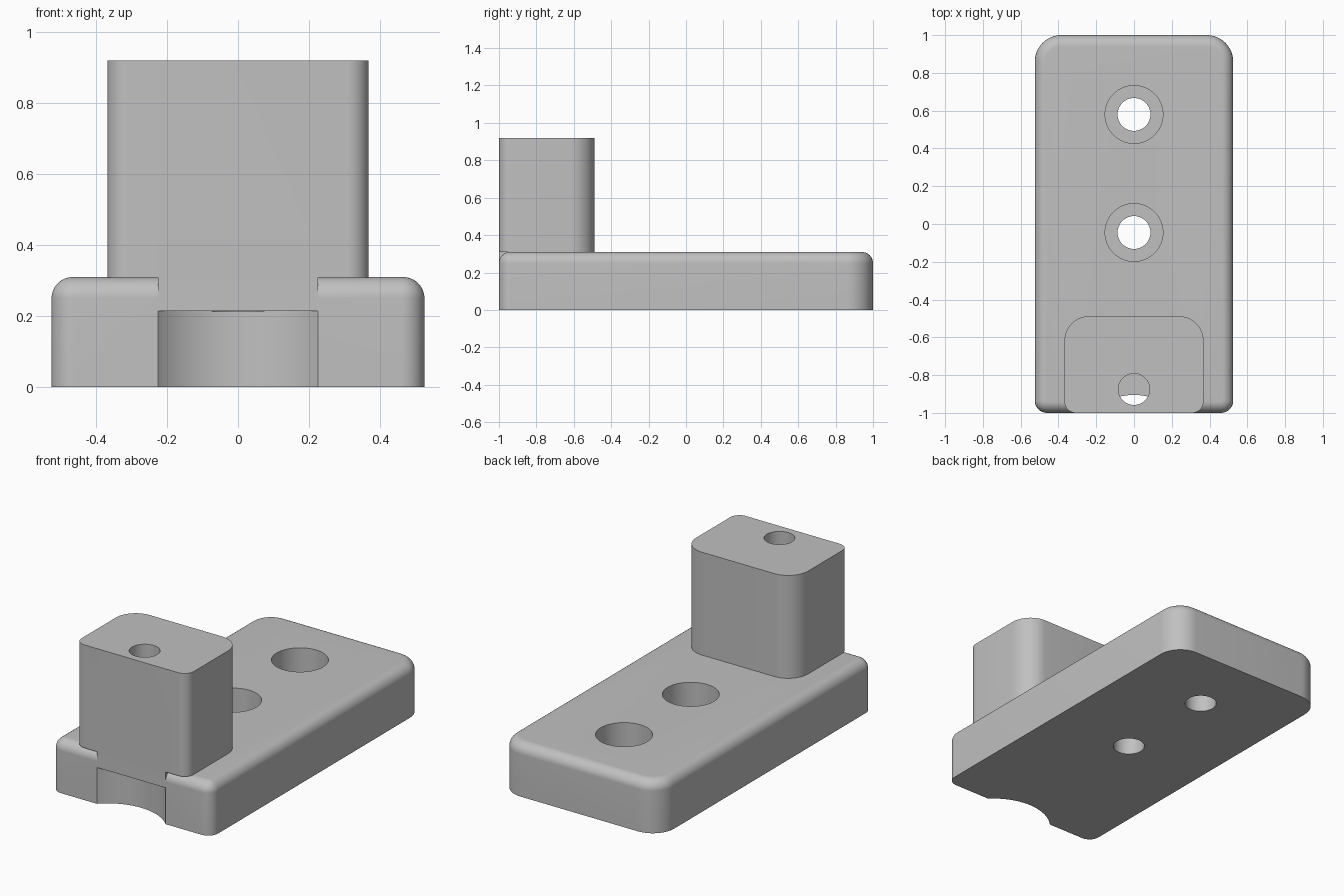
import bpy, bmesh
from math import sin, cos, pi, radians

cube = bpy.data.objects.get("Cube")
if cube:
    bpy.data.objects.remove(cube, do_unlink=True)

grey = bpy.data.materials.new("plain grey")
grey.use_nodes = True
GREY = (0.53, 0.53, 0.53, 1)
grey.diffuse_color = GREY
grey.node_tree.nodes["Principled BSDF"].inputs["Base Color"].default_value = GREY

STEPS = 12  # segments per rounded corner


def outline(half_x, y0, y1, r_front, r_back, inset=0):
    """Rounded rectangle with separate front and back corner radii."""
    points = []
    for i, (sx, y, sy, r) in enumerate([(1, y1, 1, r_back), (-1, y1, 1, r_back),
                                        (-1, y0, -1, r_front), (1, y0, -1, r_front)]):
        cx, cy = sx * (half_x - r), y - sy * r
        for k in range(STEPS + 1):
            a = (i + k / STEPS) * pi / 2
            points.append((cx + (r - inset) * cos(a), cy + (r - inset) * sin(a)))
    return points


def circle(x, y, r, n=64):
    return [(x + r * cos(2 * pi * k / n), y + r * sin(2 * pi * k / n)) for k in range(n)]


def loft(name, rings):
    """Solid through stacked outlines, given as (outline, height) pairs."""
    bm = bmesh.new()
    loops = [[bm.verts.new((x, y, z)) for x, y in pts] for pts, z in rings]
    for a, b in zip(loops, loops[1:]):
        for i in range(len(a)):
            j = (i + 1) % len(a)
            bm.faces.new((a[i], a[j], b[j], b[i]))
    bm.faces.new(loops[0][::-1])
    bm.faces.new(loops[-1])
    mesh = bpy.data.meshes.new(name)
    bm.to_mesh(mesh)
    bm.free()
    obj = bpy.data.objects.new(name, mesh)
    bpy.context.collection.objects.link(obj)
    mesh.materials.append(grey)
    return obj


def prism(name, pts, z0, z1):
    return loft(name, [(pts, z0), (pts, z1)])


def combine(target, tool, operation):
    """Apply a boolean and drop the helper solid."""
    mod = target.modifiers.new(tool.name, 'BOOLEAN')
    mod.operation, mod.solver, mod.object = operation, 'EXACT', tool
    bpy.ops.object.select_all(action='DESELECT')
    bpy.context.view_layer.objects.active = target
    target.select_set(True)
    bpy.ops.object.modifier_apply(modifier=mod.name)
    bpy.data.objects.remove(tool, do_unlink=True)


# Base plate with rounded corners and a rounded top edge
TOP, FILLET = 0.31, 0.06
rings = [(outline(0.525, -1, 1, 0.065, 0.14), 0)]
for k in range(STEPS + 1):
    a = k / STEPS * pi / 2
    rings.append((outline(0.525, -1, 1, 0.065, 0.14, FILLET * (1 - cos(a))),
                  TOP - FILLET * (1 - sin(a))))
bracket = loft("bracket", rings)

# Upright post, and the flush web joining it to the plate's front
combine(bracket, prism("post", outline(0.368, -1, -0.488, 0.06, 0.13), TOP - 0.001, 0.92), 'UNION')
web = [(-0.225, -1), (0.225, -1), (0.225, -0.85), (-0.225, -0.85)]
combine(bracket, prism("front_web", web, 0.15, 0.4), 'UNION')

# Curved notch under the front
combine(bracket, prism("front_notch", circle(0, -1.219, 0.314, 128), -0.1, 0.215), 'DIFFERENCE')

# Hole down the post, opening into the notch
combine(bracket, prism("post_hole", circle(0, -0.875, 0.083), 0.213, 1), 'DIFFERENCE')

# Two counterbored bolt holes
for y in (-0.045, 0.58):
    combine(bracket, prism("bolt_hole", circle(0, y, 0.087), -0.1, 0.5), 'DIFFERENCE')
    combine(bracket, prism("counterbore", circle(0, y, 0.153), 0.125, 0.5), 'DIFFERENCE')

bpy.ops.object.shade_smooth_by_angle(angle=radians(30))
